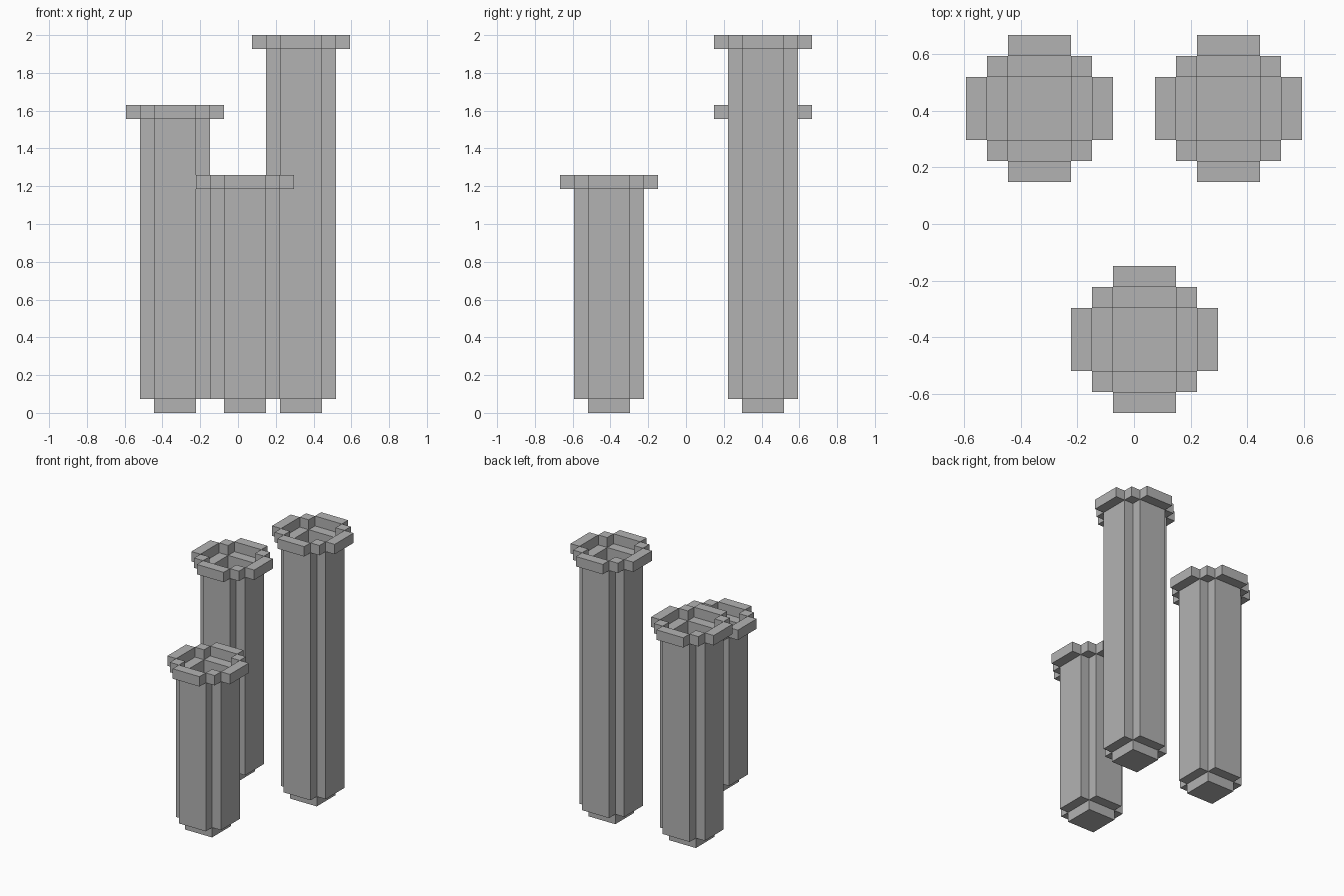
import bpy
import bmesh
from mathutils import Matrix, Vector

default = bpy.data.objects.get("Cube")
if default:
    bpy.data.objects.remove(default, do_unlink=True)

U = 2 / 27  # one block

stone = bpy.data.materials.new("grey_stone")
stone.use_nodes = True
GREY = (0.45, 0.45, 0.45, 1)
stone.diffuse_color = GREY
stone.node_tree.nodes["Principled BSDF"].inputs["Base Color"].default_value = GREY


def make_part(name, origin, boxes):
    """Join boxes, each (centre, size) in blocks, into one flat-shaded object."""
    bm = bmesh.new()
    for centre, size in boxes:
        place = Matrix.Translation(Vector(centre) * U)
        scale = Matrix.Diagonal(Vector(size) * U).to_4x4()
        bmesh.ops.create_cube(bm, size=1, matrix=place @ scale)
    mesh = bpy.data.meshes.new(name)
    bm.to_mesh(mesh)
    bm.free()
    mesh.materials.append(stone)
    obj = bpy.data.objects.new(name, mesh)
    obj.location = Vector(origin) * U
    bpy.context.collection.objects.link(obj)


def ring(radius, z, height):
    """Four slabs, three blocks wide, around the axis."""
    slabs = []
    for s in (-1, 1):
        slabs.append(((s * radius, 0, z), (1, 3, height)))
        slabs.append(((0, s * radius, z), (3, 1, height)))
    return slabs


def make_column(name, x, y, height):
    origin = (x, y, 0)
    # Square foot, which is also the floor of the hollow
    make_part(name + "_foot", origin, [((0, 0, 0.5), (3, 3, 1))])
    # Hollow shaft
    make_part(name + "_shaft", origin, ring(2, height / 2, height - 2))
    # Flared rim with corner blocks
    top = height - 0.5
    corners = [((i * 2, j * 2, top), (1, 1, 1)) for i in (-1, 1) for j in (-1, 1)]
    make_part(name + "_rim", origin, ring(3, top, 1) + corners)


make_column("short_column", 0.5, -5.5, 17)
make_column("middle_column", -4.5, 5.5, 22)
make_column("tall_column", 4.5, 5.5, 27)
